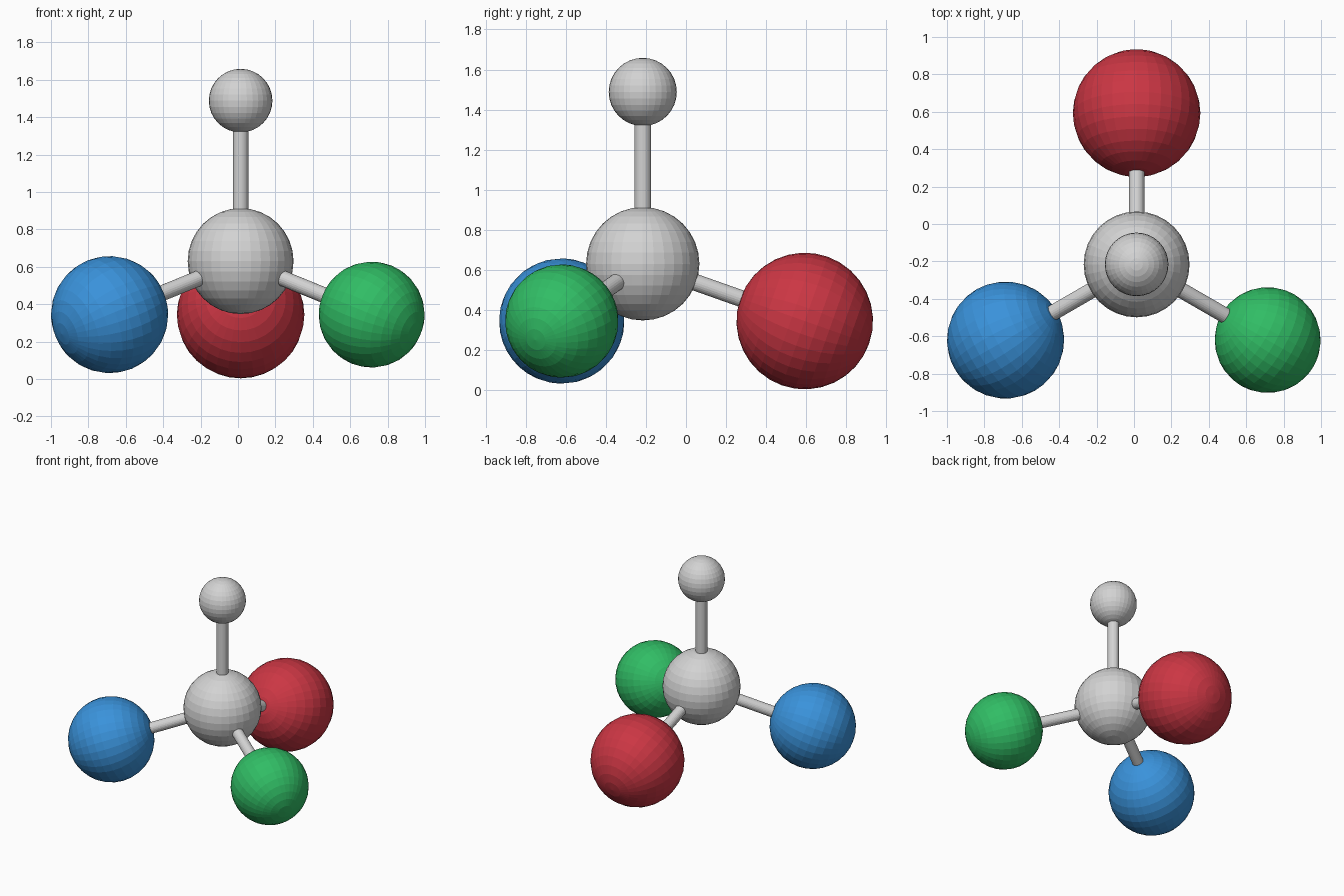
import bpy
import math
from mathutils import Vector

if "Cube" in bpy.data.objects:
    bpy.data.objects.remove(bpy.data.objects["Cube"])


def material(name, rgb):
    mat = bpy.data.materials.new(name)
    mat.diffuse_color = (*rgb, 1.0)
    mat.use_nodes = True
    mat.node_tree.nodes["Principled BSDF"].inputs["Base Color"].default_value = mat.diffuse_color
    return mat


GREY = material("light_grey", (0.65, 0.65, 0.65))
RED = material("red", (0.60, 0.037, 0.057))
BLUE = material("blue", (0.042, 0.29, 0.71))
GREEN = material("green", (0.03, 0.51, 0.13))

CORE = Vector((0.014, -0.216, 0.63))   # centre of the middle ball
BOND = 0.858                           # ball-to-ball distance
BOND_RADIUS = 0.042


def finish(name, mat, axis):
    obj = bpy.context.object
    obj.name = name
    obj.data.materials.append(mat)
    obj.rotation_mode = 'QUATERNION'
    obj.rotation_quaternion = axis.to_track_quat('Z', 'Y')


def ball(name, centre, radius, mat, axis):
    bpy.ops.mesh.primitive_uv_sphere_add(segments=32, ring_count=16,
                                         radius=radius, location=centre)
    finish(name, mat, axis)


def rod(name, start, axis):
    bpy.ops.mesh.primitive_cylinder_add(vertices=24, radius=BOND_RADIUS, depth=BOND,
                                        location=start + axis * BOND / 2)
    finish(name, GREY, axis)


def lower_direction(degrees):
    # Tetrahedral arm: one third down, spread around the vertical
    flat = math.sqrt(8) / 3
    a = math.radians(degrees)
    return Vector((flat * math.cos(a), flat * math.sin(a), -1 / 3))


UP = Vector((0, 0, 1))

# Middle ball
ball("centre_ball", CORE, 0.283, GREY, UP)

# Four arms, each a rod with a ball at its end
arms = [
    ("top", UP, 0.17, GREY),
    ("red", lower_direction(90), 0.341, RED),
    ("blue", lower_direction(210), 0.313, BLUE),
    ("green", lower_direction(330), 0.283, GREEN),
]
for name, axis, radius, mat in arms:
    rod(name + "_rod", CORE, axis)
    ball(name + "_ball", CORE + axis * BOND, radius, mat, axis)
